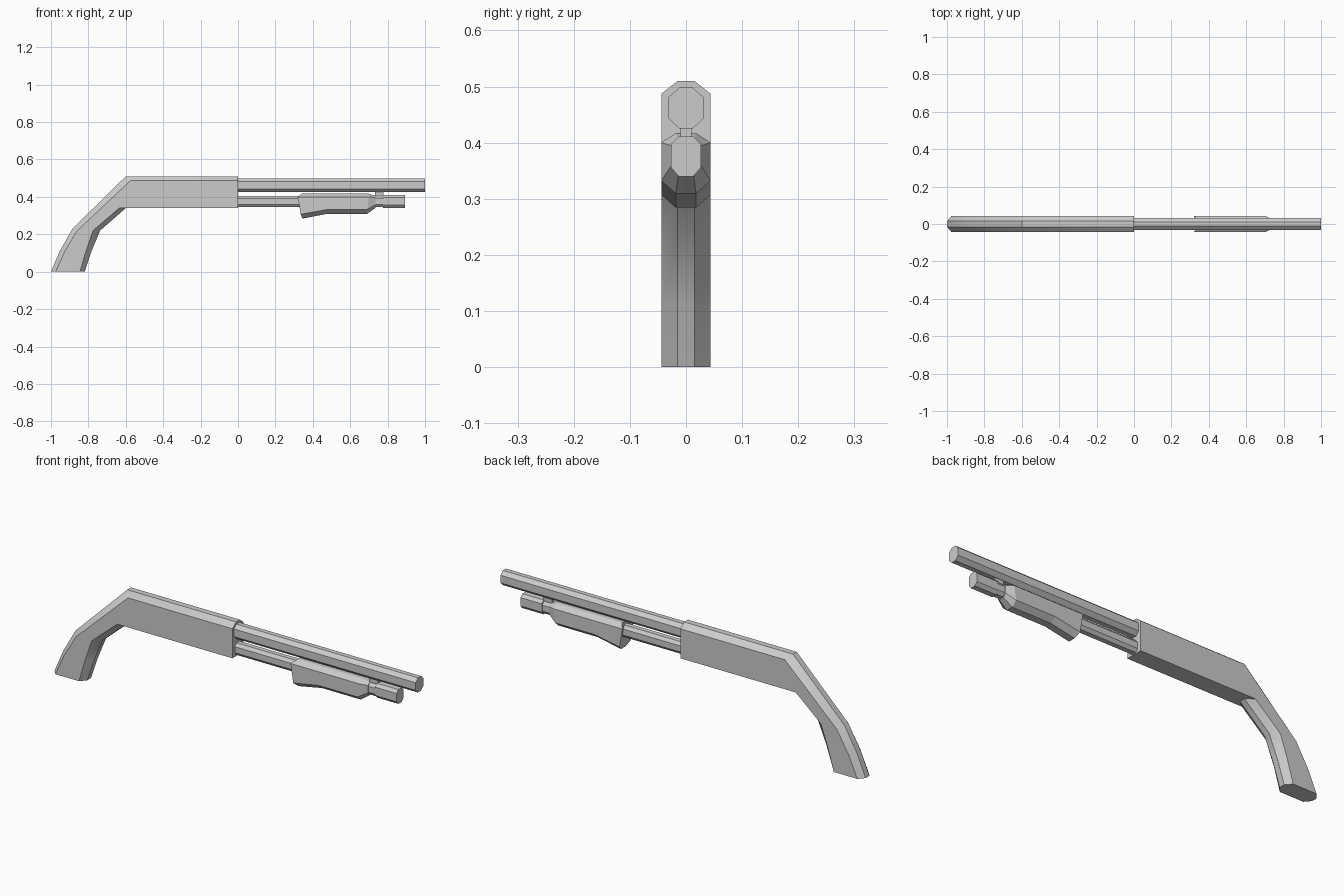
import bpy
import bmesh

if "Cube" in bpy.data.objects:
    bpy.data.objects.remove(bpy.data.objects["Cube"])


def loft(name, sections, smooth=False):
    """Skin mirrored octagonal sections. Each section holds the side-view (x, z)
    of its ridge, upper side, lower side and keel, then ridge and side half-widths."""
    bm = bmesh.new()
    rings = []
    for ridge, upper, lower, keel, inner, outer in sections:
        half = [(ridge, inner), (upper, outer), (lower, outer), (keel, inner)]
        ring = [(p[0], w, p[1]) for p, w in half]
        ring += [(p[0], -w, p[1]) for p, w in reversed(half)]
        rings.append([bm.verts.new(co) for co in ring])
    for a, b in zip(rings, rings[1:]):
        for i in range(8):
            j = (i + 1) % 8
            bm.faces.new((a[i], a[j], b[j], b[i]))
    bm.faces.new(rings[0])
    bm.faces.new(rings[-1])
    bmesh.ops.recalc_face_normals(bm, faces=bm.faces)
    mesh = bpy.data.meshes.new(name)
    bm.to_mesh(mesh)
    bm.free()
    obj = bpy.data.objects.new(name, mesh)
    bpy.context.collection.objects.link(obj)
    if smooth:
        bpy.ops.object.select_all(action='DESELECT')
        obj.select_set(True)
        bpy.context.view_layer.objects.active = obj
        bpy.ops.object.shade_smooth_by_angle(angle=0.6)
    return obj


def straight(x, top, upper, lower, bottom, inner, outer):
    """Section lying square to the barrel axis."""
    return ((x, top), (x, upper), (x, lower), (x, bottom), inner, outer)


def octagon_bar(name, x0, x1, dims):
    return loft(name, [straight(x0, *dims), straight(x1, *dims)])


# Receiver flowing into the curved pistol grip
W = (0.015, 0.044)
loft("receiver_and_grip", [
    ((0, .51), (0, .487), (0, .34), (0, .34), *W),
    ((-.60, .51), (-.575, .487), (-.635, .34), (-.60, .34), *W),
    ((-.885, .23), (-.862, .217), (-.775, .22), (-.737, .22), *W),
    ((-.953, .11), (-.928, .105), (-.813, .11), (-.783, .11), *W),
    ((-1.0, 0), (-.975, 0), (-.845, 0), (-.82, 0), *W),
], smooth=True)

# Barrel
octagon_bar("barrel", -.01, 1.0, (.498, .481, .443, .425, .012, .031))

# Magazine tube and its end cap
octagon_bar("magazine_tube", -.01, .78, (.405, .39, .36, .345, .012, .024))
octagon_bar("magazine_cap", .775, .893, (.411, .397, .356, .34, .013, .027))

# Sliding forend, deeper at the rear and tapered at the nose
F = (0.018, 0.044)
loft("forend", [
    ((.34, .417), (.32, .40), (.335, .307), (.345, .284), *F),
    ((.475, .417), (.475, .40), (.475, .332), (.475, .309), *F),
    ((.70, .417), (.70, .40), (.69, .332), (.69, .309), *F),
    straight(.735, .405, .395, .358, .341, .014, .027),
])

# Small clamp joining barrel and magazine tube
bpy.ops.mesh.primitive_cube_add(size=1, location=(.755, 0, .413))
clamp = bpy.context.object
clamp.name = "barrel_clamp"
clamp.scale = (.045, .02, .04)
